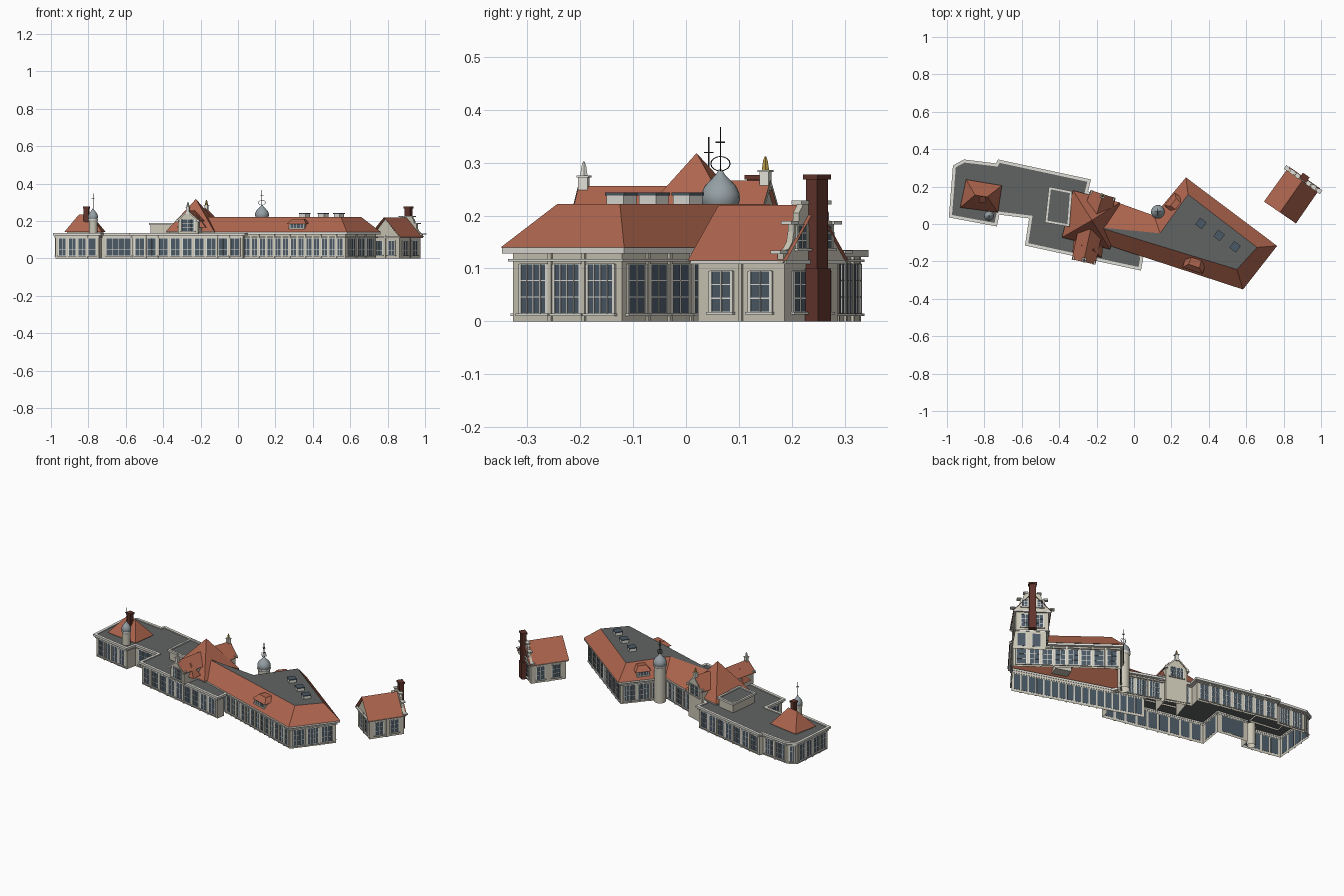
import bpy, math
from mathutils import Vector as V

if "Cube" in bpy.data.objects:
    bpy.data.objects.remove(bpy.data.objects["Cube"])

COL = dict(wall=(.60, .57, .47), trim=(.74, .73, .67), tile=(.42, .13, .075), slate=(.12, .127, .127),
           glass=(.07, .10, .13), brick=(.12, .035, .025), lead=(.30, .35, .37), gold=(.45, .30, .06), iron=(.02, .02, .02))
MAT = {}
for k, c in COL.items():
    MAT[k] = bpy.data.materials.new(k)
    MAT[k].diffuse_color = (*c, 1)
PARTS = {}


def add(name, mat, verts, faces):
    m, vs, fs = PARTS.setdefault(name, (mat, [], []))
    o = len(vs)
    vs += [tuple(v) for v in verts]
    fs += [tuple(i + o for i in f) for f in faces]


def at(poly, z):
    return [(p[0], p[1], z) for p in poly]


def loft(name, mat, low, high, cap=True, edges=None):
    n = len(low)
    f = [(i, (i + 1) % n, n + (i + 1) % n, n + i) for i in range(n) if edges is None or i in edges]
    add(name, mat, list(low) + list(high), f + ([tuple(range(n, 2 * n))] if cap else []))


def offset(poly, d):
    # mitred inset of a counter-clockwise outline
    out, n = [], len(poly)
    for i in range(n):
        a, b, c = (V(poly[(i + k) % n]) for k in (-1, 0, 1))
        e, f = (b - a).normalized(), (c - b).normalized()
        m, k = V((-e.y, e.x)), V((-f.y, f.x))
        out.append(tuple(b + (m + k) * (d / max(.35, 1 + m.dot(k)))))
    return out


def ring(name, mat, poly, d0, d1, z0, z1):
    o, i = offset(poly, d0), offset(poly, d1)
    n = len(poly)
    loops = [at(i, z0), at(o, z0), at(o, z1), at(i, z1)]
    add(name, mat, sum(loops, []), [(r * n + j, r * n + (j + 1) % n, (r + 1) % 4 * n + (j + 1) % n, (r + 1) % 4 * n + j)
                                    for r in range(4) for j in range(n)])


def fbox(name, mat, p, u, r):
    # box in a frame: u along, n outward, z up
    u = V(u).normalized()
    n = V((u.y, -u.x))
    vs = []
    for z in r[4:6]:
        for a, b in ((0, 2), (1, 2), (1, 3), (0, 3)):
            q = V(p) + u * r[a] + n * r[b]
            vs.append((q.x, q.y, z))
    add(name, mat, vs, [(0, 3, 2, 1), (4, 5, 6, 7), (0, 1, 5, 4), (1, 2, 6, 5), (2, 3, 7, 6), (3, 0, 4, 7)])


def window(p, u, c, w, z0, z1, nv=3, nh=2):
    a, b = c - w / 2, c + w / 2
    fbox("window_glass", "glass", p, u, (a, b, -.001, .0015, z0, z1))
    for i in range(nv + 1):
        x = a + w * i / nv
        t = .003 if i in (0, nv) else .0011
        fbox("window_frames", "trim", p, u, (x - t, x + t, 0, .0035, z0, z1))
    for j in range(nh + 2):
        z = z0 + (z1 - z0) * j / (nh + 1)
        fbox("window_frames", "trim", p, u, (a, b, 0, .003, z - .001, z + .001))
    fbox("window_sills", "trim", p, u, (a - .006, b + .006, 0, .008, z0 - .005, z0))


def walls(name, outline, inset, top, wins, z0=.015, z1=.108, fill=.8):
    poly = offset(outline, inset)
    for i, k in enumerate(wins):
        if k is None:
            continue
        p, q = V(poly[i]), V(poly[(i + 1) % len(poly)])
        add(name, "wall", at([p, q], 0) + at([q, p], top), [(0, 1, 2, 3)])
        L = (q - p).length
        s = (L - .02) / max(k, 1)
        for j in range(k):
            window(p, q - p, .01 + s * (j + .5), s * fill, z0, z1, 4 if s * fill > .055 else 2)
            if j:
                fbox("pilasters", "wall", p, q - p, (.006 + s * j, .014 + s * j, 0, .005, 0, top))


def lathe(name, mat, x, y, prof, n=20, smooth=True):
    vs = [(x + r * math.cos(2 * math.pi * i / n), y + r * math.sin(2 * math.pi * i / n), z) for r, z in prof for i in range(n)]
    add(name, mat, vs, [(k * n + i, k * n + (i + 1) % n, (k + 1) * n + (i + 1) % n, (k + 1) * n + i)
                        for k in range(len(prof) - 1) for i in range(n)])
    if smooth:
        SMOOTH.add(name)


SMOOTH = set()

# low flat-roofed range on the west side
flat = [(-.99, .035), (-.733, -.013), (-.72, .05), (-.561, .03), (-.583, -.115), (.037, -.249), (.05, -.18), (-.1, .12),
        (-.246, .174), (-.23, .238), (-.727, .345), (-.738, .324), (-.909, .345), (-.968, .313)]
walls("flat_range_walls", flat, .014, .13, [4, 0, 1, 1, 9, 0, None, 2, 0, 7, 0, 2, 1, 4])
add("flat_range_roof", "slate", at(offset(flat, .006), .13), [tuple(range(len(flat)))])
ring("flat_range_cornice", "trim", flat, 0, .016, .122, .135)
ring("flat_range_band", "trim", flat, .007, .016, .112, .117)

# raised plant box
plant = [(-.476, .008), (-.345, -.015), (-.33, .175), (-.455, .2)]
loft("raised_box_walls", "wall", at(offset(plant, .008), .13), at(offset(plant, .008), .185), False)
add("raised_box_roof", "slate", at(plant, .183), [(0, 1, 2, 3)])
ring("raised_box_cornice", "trim", plant, 0, .012, .178, .19)

# main wing: walls, eaves, hipped roof with flat top
wing = [(-.17, -.104), (.583, -.35), (.765, -.117), (.278, .249), (.107, .045), (-.13, .13)]
walls("main_wing_walls", wing, .02, .135, [17, 3, 8, 3, 3, None])
ring("main_wing_cornice", "trim", wing, .002, .022, .128, .14)
ring("main_wing_band", "trim", wing, .012, .022, .113, .118)
top = [(-.19, -.017), (.55, -.243), (.658, -.125), (.289, .158), (.139, -.05)]
add("main_wing_tiles", "tile", at(wing, .14) + at(top, .222),
    [(0, 1, 7, 6), (1, 2, 8, 7), (2, 3, 9, 8), (3, 4, 10, 9), (4, 5, 6, 10)])
add("main_wing_flat_roof", "slate", at(top, .222), [(0, 1, 2, 3, 4)])

# skylights
for x, y in ((.358, .003), (.455, -.061), (.54, -.122)):
    d = V((.8, -.6))
    fbox("skylight_curbs", "trim", (x, y), d, (-.02, .02, -.02, .02, .22, .238))
    fbox("skylight_glass", "glass", (x, y), d, (-.022, .022, -.022, .022, .238, .244))

# central pavilion pyramid
pav = [(-.385, -.072), (-.128, -.136), (-.075, .115), (-.326, .179)]
loft("pavilion_walls", "wall", at(offset(pav, .015), .12), at(offset(pav, .015), .15), False)
ring("pavilion_eaves", "trim", pav, 0, .015, .138, .145)
add("pavilion_roof", "tile", at(pav, .145) + [(-.225, .02, .318)], [(0, 1, 4), (1, 2, 4), (2, 3, 4), (3, 0, 4)])


def dormer(name, p, u, w, depth, z0, ze, zr, pin):
    # gabled dormer, front face at p, running back into the roof
    u = V(u).normalized()
    n = V((u.y, -u.x))
    P = lambda a, b, z: (*(V(p) + u * a + n * b), z)
    prof = [(-w, z0), (w, z0), (w, ze), (0, zr), (-w, ze)]
    add(name + "_walls", "wall", [P(a, 0, z) for a, z in prof] + [P(a, -depth, z) for a, z in prof],
        [(0, 1, 2, 3, 4), (1, 6, 7, 2), (0, 4, 9, 5)])
    e = w * 1.18
    zl = zr - (zr - ze) * 1.18 + .003
    for s in (-1, 1):
        add(name + "_roof", "tile", [P(s * e, .008, zl), P(0, .008, zr + .004), P(0, -depth, zr + .004), P(s * e, -depth, zl)],
            [(0, 1, 2, 3)])
        fbox(name + "_kneelers", "trim", p, u, (s * w - .007, s * w + .007, -.01, .01, ze - .01, ze + .004))
        add(name + "_verge", "trim", [P(s * e, .009, zl - .008), P(0, .009, zr - .006), P(0, .009, zr + .005), P(s * e, .009, zl + .002)],
            [(0, 1, 2, 3)])
    window(p, u, 0, w * 1.3, max(z0, .14) + .006, ze + .005, 4, 2)
    c = V(p) - n * .002
    fbox(name + "_pedestal", "trim", c, u, (-.009, .009, -.009, .009, zr - .015, zr + .02))
    fbox(name + "_pedestal", "trim", c, u, (-.012, .012, -.012, .012, zr + .02, zr + .024))
    lathe(name + "_pinnacle", pin, c.x, c.y, [(.008, zr + .024), (.005, zr + .042), (.0015, zr + .05)], 6, False)


dormer("south_dormer", (-.268, -.195), (.97, -.21), .055, .17, .13, .205, .252, "trim")
dormer("north_gable", (-.168, .152), (-.955, .3), .06, .15, .0, .2, .262, "gold")
# hipped cheeks beside the south dormer
for s in (-1, 1):
    c = V((-.25, -.135)) + V((.97, -.21)) * s * .05
    b = [c + V(o) for o in ((-.03, -.025), (.03, -.035), (.035, .03), (-.025, .04))]
    add("south_dormer_cheeks", "tile", at(b, .165) + [(c.x - s * .02, c.y + .01, .235)], [(0, 1, 4), (1, 2, 4), (2, 3, 4), (3, 0, 4)])


def hip_dormer(name, p, u, w, d, z0, ze, zr):
    # low dormer with a hipped cap
    u = V(u).normalized()
    n = V((u.y, -u.x))
    P = lambda a, b, z: (*(V(p) + u * a + n * b), z)
    fbox(name + "_walls", "wall", p, u, (-w * .8, w * .8, -d, 0, z0, ze))
    window(p, u, 0, w * 1.4, z0 + .006, ze - .002, 4, 0)
    add(name + "_roof", "tile", [P(-w, .008, ze - .004), P(w, .008, ze - .004), P(w, -d, ze), P(-w, -d, ze), P(-w * .55, -.018, zr), P(w * .55, -.018, zr),
        P(w * .5, -d, zr), P(-w * .5, -d, zr)], [(0, 1, 5, 4), (1, 2, 6, 5), (4, 5, 6, 7), (3, 0, 4, 7)])


hip_dormer("front_dormer", (.315, -.242), (.95, -.31), .056, .06, .155, .188, .212)
hip_dormer("wing_dormer", (.196, .128), (-.62, -.78), .045, .06, .155, .188, .212)

# west hipped roof and its chimney
west = [(-.93, .088), (-.727, .062), (-.706, .206), (-.898, .238)]
loft("west_hip_walls", "wall", at(offset(west, .012), .12), at(offset(west, .012), .142), False)
add("west_hip_roof", "tile", at(west, .14) + [(-.85, .155, .235), (-.785, .145, .235)], [(0, 1, 5, 4), (1, 2, 5), (2, 3, 4, 5), (3, 0, 4)])
fbox("west_chimney", "brick", (-.81, .13), (.98, -.17), (-.013, .013, -.013, .013, .18, .27))
fbox("west_chimney", "brick", (-.81, .13), (.98, -.17), (-.017, .017, -.017, .017, .268, .277))


def turret(name, x, y, r, zt, zd):
    # round turret with onion cap and weather vane
    h = zd - zt
    lathe(name + "_shaft", "wall", x, y, [(r * .88, 0), (r * .88, zt - .012)])
    lathe(name + "_cornice", "trim", x, y, [(r * .88, zt - .014), (r, zt - .008), (r, zt), (r * .9, zt)])
    lathe(name + "_dome", "lead", x, y, [(r * .93, zt), (r, zt + h * .12), (r * .98, zt + h * .3), (r * .8, zt + h * .52),
                                        (r * .5, zt + h * .7), (r * .25, zt + h * .84), (r * .08, zt + h), (0, zt + h)])
    fbox(name + "_rod", "iron", (x, y), (1, 0), (-.0012, .0012, -.0012, .0012, zd, zd + .08))
    for d in ((1, 0), (0, 1)):
        fbox(name + "_vane", "iron", (x, y), d, (-.009, .009, -.0008, .0008, zd + .05, zd + .0525))


turret("main_turret", .128, .065, .037, .222, .287)
turret("west_turret", -.775, .043, .026, .212, .268)
# wire cage on the main turret
for a in (0, math.pi / 2):
    bpy.ops.mesh.primitive_torus_add(location=(.128, .065, .298), rotation=(math.pi / 2, 0, a), major_radius=.018,
                                     minor_radius=.0012, major_segments=16, minor_segments=5)
    o = bpy.context.object
    o.name = "turret_cage"
    o.scale = (1, .75, 1)
    o.data.materials.append(MAT["iron"])

# detached house
house = [(.866, .003), (.995, .19), (.829, .307), (.695, .12)]
walls("house_walls", house, .014, .122, [2, 2, 2, 2], .018, .095, .55)
ring("house_cornice", "trim", house, .004, .016, .108, .116)
H = [V(p) for p in house]
ra, rb = (H[0] + H[3]) / 2, (H[1] + H[2]) / 2
add("house_roof", "tile", at(house, .115) + [(*ra, .22), (*rb, .22)], [(0, 1, 5, 4), (2, 3, 4, 5)])
g = offset(house, .014)
add("house_south_gable", "wall", at([g[3], g[0]], .115) + [(*(ra + V((.008, .011))), .212)], [(0, 1, 2)])
# curved gable
half = [(.1, .11), (.1, .132), (.083, .137), (.071, .15), (.066, .17), (.066, .186), (.05, .19), (.049, .205), (.04, .215), (.033, .226)]
prof = half + [(-a, z) for a, z in reversed(half)]
u = (H[2] - H[1]).normalized()
n = V((u.y, -u.x))
ring3 = lambda b: [(*(rb + u * a + n * b), z) for a, z in prof]
loft("curved_gable", "wall", ring3(-.022), ring3(-.008))
add("curved_gable", "wall", ring3(-.022), [tuple(range(len(prof)))])
for w, z in ((.106, .13), (.071, .186), (.037, .224)):
    for s in (-1, 1):
        fbox("gable_copings", "trim", rb, u, (s * w - .012, s * w + .012, -.026, -.002, z - .003, z + .004))
for s in (-1, 1):
    window(rb - n * .008, u, s * .041, .034, .138, .182, 2, 2)
fbox("house_chimney", "brick", rb, u, (-.018, .018, -.014, .012, 0, .27))
fbox("house_chimney", "brick", rb, u, (-.022, .022, -.018, .016, .268, .278))
fbox("house_chimney", "brick", rb, u, (-.021, .021, -.014, .016, 0, .1))

for name, (mat, vs, fs) in PARTS.items():
    me = bpy.data.meshes.new(name)
    me.from_pydata(vs, [], fs)
    me.materials.append(MAT[mat])
    ob = bpy.data.objects.new(name, me)
    bpy.context.collection.objects.link(ob)
    if name in SMOOTH:
        bpy.ops.object.select_all(action='DESELECT')
        ob.select_set(True)
        bpy.context.view_layer.objects.active = ob
        bpy.ops.object.shade_smooth_by_angle(angle=math.radians(40))

for m in bpy.data.materials:
    if m.users and not m.is_grease_pencil:
        m.use_nodes = True
        m.node_tree.nodes["Principled BSDF"].inputs["Base Color"].default_value = m.diffuse_color
